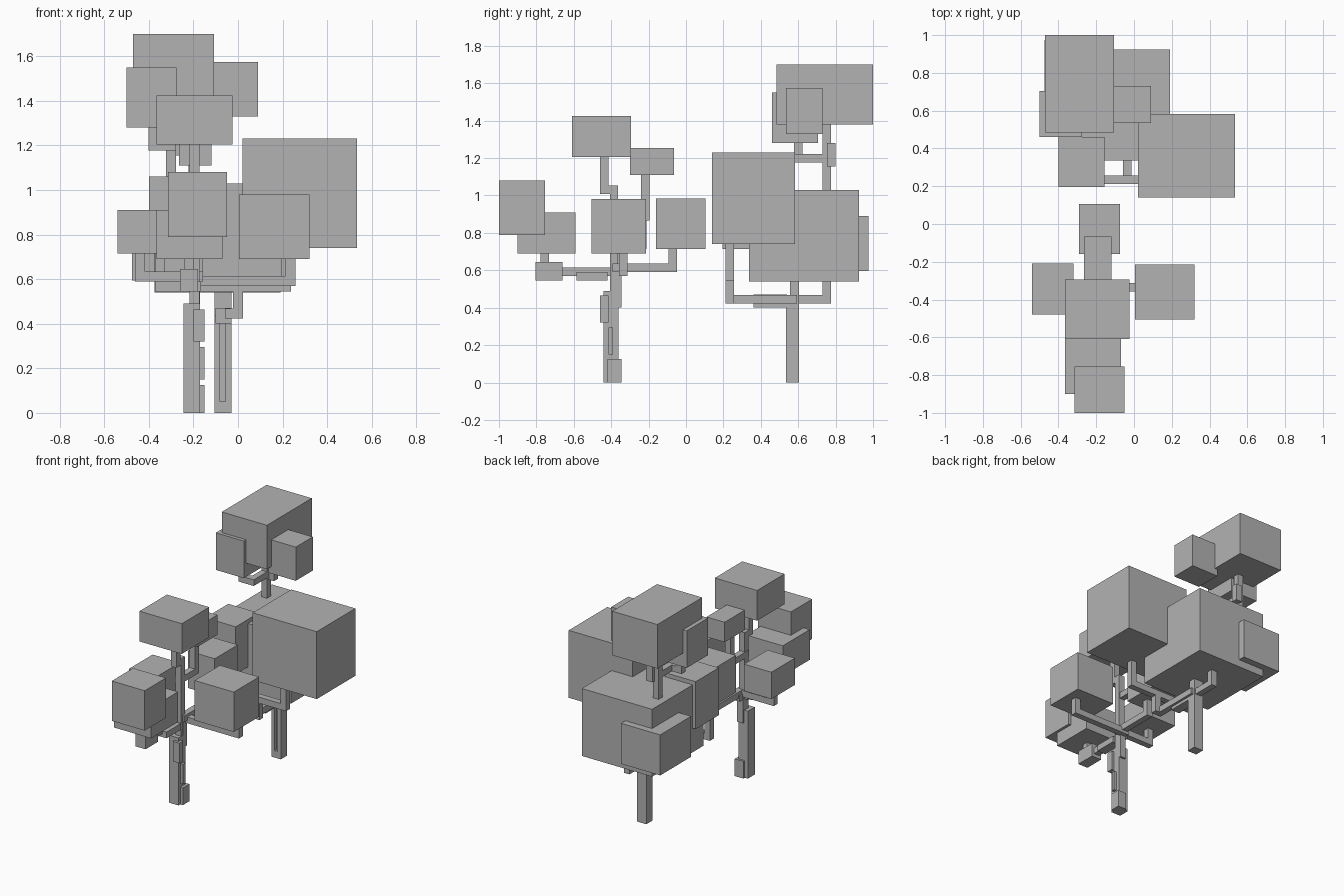
import bpy
import bmesh
from mathutils import Vector

cube = bpy.data.objects.get("Cube")
if cube:
    bpy.data.objects.remove(cube, do_unlink=True)

grey = bpy.data.materials.new("plain_grey")
grey.use_nodes = True
shade = (0.45, 0.45, 0.45, 1)
grey.diffuse_color = shade
grey.node_tree.nodes["Principled BSDF"].inputs["Base Color"].default_value = shade

TWIG = 0.045


def add_box(bm, low, high):
    """Add one axis-aligned box between two corners."""
    low, high = Vector(low), Vector(high)
    made = bmesh.ops.create_cube(bm, size=1)
    bmesh.ops.scale(bm, vec=high - low, verts=made["verts"])
    bmesh.ops.translate(bm, vec=(low + high) / 2, verts=made["verts"])


def finish(name, bm):
    mesh = bpy.data.meshes.new(name)
    bm.to_mesh(mesh)
    bm.free()
    mesh.materials.append(grey)
    part = bpy.data.objects.new(name, mesh)
    bpy.context.collection.objects.link(part)
    return part


def block(name, x, y, z):
    """A single block given by its extent on each axis."""
    bm = bmesh.new()
    add_box(bm, (x[0], y[0], z[0]), (x[1], y[1], z[1]))
    return finish(name, bm)


def twig(name, start, *moves):
    """A square branch; every move is an axis letter and its new coordinate."""
    bm = bmesh.new()
    half = Vector((TWIG, TWIG, TWIG)) / 2
    here = Vector(start)
    for axis, value in moves:
        there = here.copy()
        setattr(there, axis, value)
        low = Vector(map(min, here, there)) - half
        high = Vector(map(max, here, there)) + half
        add_box(bm, low, high)
        here = there
    return finish(name, bm)


# Foliage of the front tree
block("front_leaves_near", x=(-.315, -.05), y=(-1, -.755), z=(.79, 1.08))
block("front_leaves_low", x=(-.365, -.07), y=(-.9, -.59), z=(.69, .91))
block("front_leaves_crown", x=(-.365, -.025), y=(-.61, -.295), z=(1.205, 1.425))
block("front_leaves_left", x=(.005, .32), y=(-.505, -.215), z=(.69, .98))
block("front_leaves_right", x=(-.54, -.32), y=(-.48, -.21), z=(.715, .91))
block("front_leaves_upper_back", x=(-.265, -.12), y=(-.3, -.065), z=(1.11, 1.255))
block("front_leaves_back", x=(-.29, -.075), y=(-.16, .105), z=(.715, .985))

# Foliage of the rear tree
block("rear_leaves_crown", x=(-.47, -.107), y=(.485, 1), z=(1.38, 1.7))
block("rear_leaves_crown_right", x=(-.5, -.275), y=(.46, .705), z=(1.28, 1.55))
block("rear_leaves_crown_left", x=(-.13, .09), y=(.535, .73), z=(1.33, 1.575))
block("rear_leaves_main", x=(-.375, .19), y=(.337, .925), z=(.54, 1.03))
block("rear_leaves_back", x=(-.475, -.16), y=(.62, .975), z=(.595, .89))
block("rear_leaves_left", x=(.02, .535), y=(.14, .583), z=(.74, 1.23))
block("rear_leaves_right", x=(-.4, -.155), y=(.195, .46), z=(.715, 1.06))

# Front trunk with bark lumps
block("front_trunk", x=(-.245, -.17), y=(-.44, -.36), z=(0, .49))
block("front_trunk_foot", x=(-.22, -.15), y=(-.42, -.345), z=(0, .125))
block("front_bark_middle", x=(-.19, -.15), y=(-.415, -.39), z=(.15, .295))
block("front_bark_upper", x=(-.2, -.15), y=(-.46, -.415), z=(.32, .465))
block("front_bark_back", x=(-.215, -.17), y=(-.39, -.345), z=(.4, .6))

# Front branches
twig("front_stem", (-.195, -.385, .45), ("z", 1.03), ("y", -.437), ("z", 1.2))
twig("front_stem_back", (-.2, -.385, .89), ("y", -.217), ("z", 1.1))
twig("front_branch_right", (-.2, -.37, .613), ("x", -.44), ("z", .71))
twig("front_branch_left", (-.19, -.335, .592), ("x", .235), ("z", .69))
twig("front_branch_near", (-.22, -.385, .592), ("y", -.755), ("z", .69))
twig("front_branch_back", (-.18, -.37, .613), ("y", -.07), ("z", .71))
block("front_branch_knob", x=(-.26, -.18), y=(-.805, -.66), z=(.545, .645))
block("front_branch_lump", x=(-.235, -.165), y=(-.585, -.42), z=(.545, .59))

# Rear trunk with a groove down its front
block("rear_trunk", x=(-.105, -.03), y=(.555, .605), z=(0, .55))
block("rear_trunk_foot", x=(-.105, -.03), y=(.535, .605), z=(0, .05))
for name, x in (("right", -.105), ("left", -.055)):
    block("rear_trunk_rib_" + name, x=(x, x + .025), y=(.535, .56), z=(0, .44))

# Rear branches
twig("rear_branch_left", (-.035, .57, .445), ("y", .235), ("x", 0),
     ("z", .567), ("x", .215), ("z", .74))
twig("rear_branch_right", (0, .235, .567), ("x", -.35), ("z", .71))
twig("rear_branch_back", (-.065, .57, .445), ("y", .752), ("z", .55))
block("rear_branch_lump", x=(-.1, -.03), y=(.36, .54), z=(.4, .47))
twig("rear_stem", (-.3, .752, 1), ("z", 1.38))
twig("rear_stem_right", (-.3, .752, 1.2), ("y", .6), ("x", -.378), ("z", 1.27))
block("rear_stem_lump", x=(-.29, -.24), y=(.755, .8), z=(1.155, 1.28))
